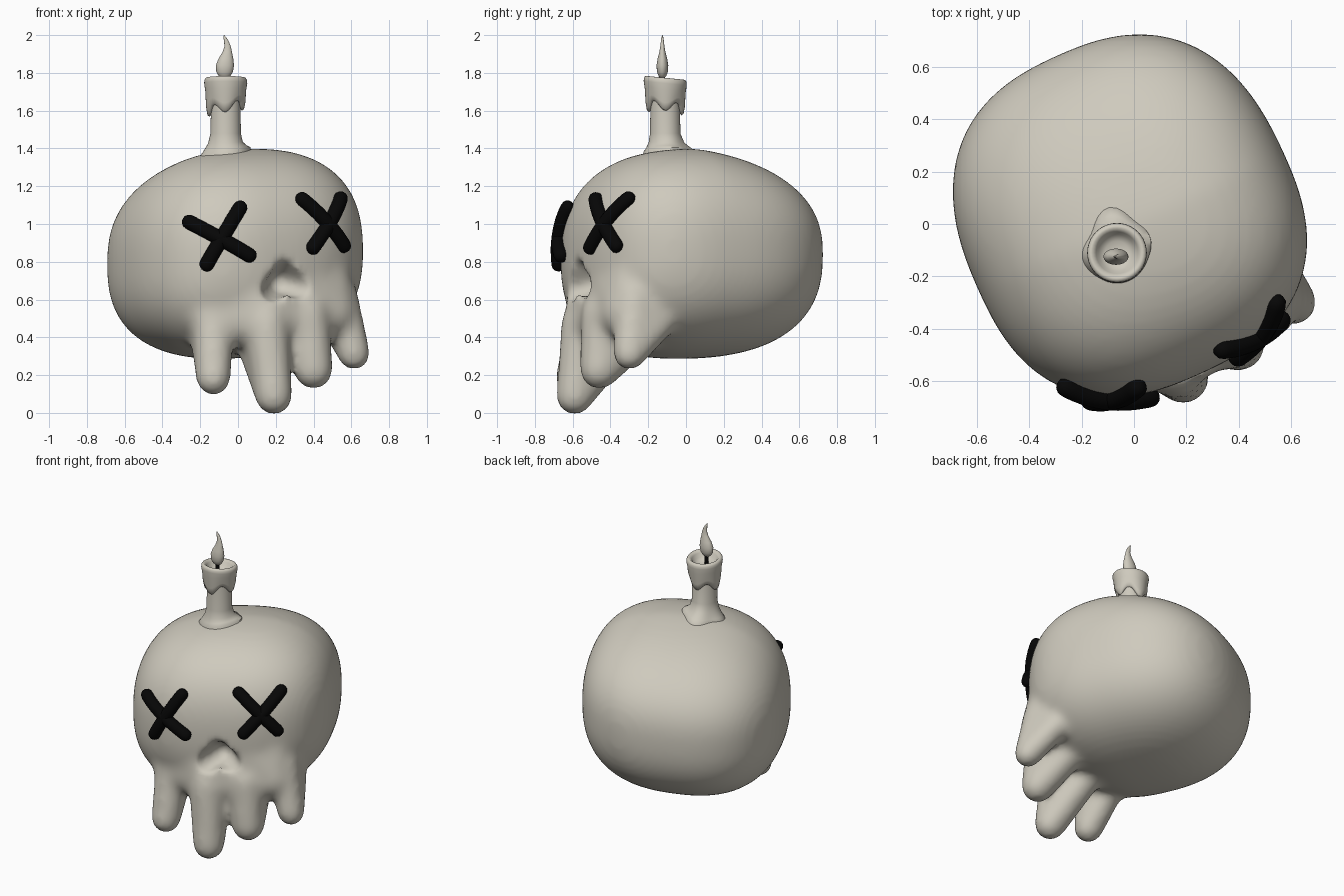
import bpy, bmesh
from math import sin, cos, pi, radians, sqrt
from mathutils import Vector, Matrix
from mathutils.bvhtree import BVHTree

if "Cube" in bpy.data.objects:
    bpy.data.objects.remove(bpy.data.objects["Cube"])


def material(name, rgb):
    m = bpy.data.materials.new(name)
    m.use_nodes = True
    m.diffuse_color = (*rgb, 1)
    m.node_tree.nodes["Principled BSDF"].inputs["Base Color"].default_value = (*rgb, 1)
    return m


BONE = material("warm bone", (0.62, 0.59, 0.51))
BLACK = material("soft black", (0.002, 0.002, 0.002))


def finish(name, bm, mat):
    bmesh.ops.recalc_face_normals(bm, faces=bm.faces[:])
    me = bpy.data.meshes.new(name)
    bm.to_mesh(me)
    bm.free()
    ob = bpy.data.objects.new(name, me)
    bpy.context.collection.objects.link(ob)
    me.materials.append(mat)
    for p in me.polygons:
        p.use_smooth = True
    me.set_sharp_from_angle(angle=radians(60))
    return ob


def add_hull(bm, balls):
    """Add the convex hull of some (centre, radius) balls to bm."""
    tmp = bmesh.new()
    n = 120
    for centre, r in balls:
        for i in range(n):
            z = 1 - (2 * i + 1) / n
            s, a = sqrt(1 - z * z), i * 2.39996
            tmp.verts.new(Vector(centre) + r * Vector((s * cos(a), s * sin(a), z)))
    res = bmesh.ops.convex_hull(tmp, input=tmp.verts[:])
    inside = {v for v in res["geom_interior"] + res["geom_unused"]
              if isinstance(v, bmesh.types.BMVert)}
    bmesh.ops.delete(tmp, geom=list(inside), context="VERTS")
    bmesh.ops.recalc_face_normals(tmp, faces=tmp.faces[:])
    me = bpy.data.meshes.new("hull")
    tmp.to_mesh(me)
    tmp.free()
    bm.from_mesh(me)
    bpy.data.meshes.remove(me)


def loft(name, rings, mat):
    """Skin a stack of equal rings and cap both ends."""
    bm = bmesh.new()
    loops = [[bm.verts.new(p) for p in ring] for ring in rings]
    n = len(loops[0])
    for a, b in zip(loops, loops[1:]):
        for i in range(n):
            j = (i + 1) % n
            bm.faces.new((a[i], a[j], b[j], b[i]))
    bm.faces.new(loops[0])
    bm.faces.new(loops[-1])
    return finish(name, bm, mat)


def angles(n):
    return [2 * pi * i / n for i in range(n)]


# Cranium: a rounded box, lower at the back, turned and tilted
bm = bmesh.new()
bmesh.ops.create_icosphere(bm, subdivisions=5, radius=1)
turn = Matrix.Rotation(radians(24.4), 3, "Z")
P = 2.5
for v in bm.verts:
    c = v.co / sum(abs(k) ** P for k in v.co) ** (1 / P)
    x = c.x * 0.64
    y = c.y * (0.705 if c.y > 0 else 0.63)
    z = c.z * (0.575 * (1 - 0.2 * max(c.y, 0)) if c.z > 0 else 0.53)
    v.co = turn @ Vector((x, y, z + 0.06 * x)) + Vector((-0.007, 0, 0.82))

# Jaw: a flat face running down from the brow, tucked in at the back
add_hull(bm, [(c, 0.14) for c in (
    (-0.12, -0.48, 0.86), (0.19, -0.43, 0.88), (0.43, -0.25, 0.9),
    (-0.14, -0.49, 0.5), (0.15, -0.5, 0.49), (0.49, -0.31, 0.53),
    (0.38, -0.1, 0.6), (-0.1, -0.24, 0.57))])

# Four dripping teeth: tip, wide root on the face, root further back
for tip, root, back, r in (
        ((-0.13, -0.6, 0.182), (-0.13, -0.52, 0.5), (-0.17, -0.38, 0.47), 0.094),
        ((0.19, -0.59, 0.086), (0.15, -0.54, 0.48), (0.06, -0.29, 0.45), 0.1),
        ((0.4, -0.46, 0.226), (0.36, -0.43, 0.52), (0.29, -0.2, 0.46), 0.105),
        ((0.615, -0.3, 0.31), (0.53, -0.27, 0.62), (0.52, -0.14, 0.48), 0.088)):
    add_hull(bm, [(tip, r), (root, r * 1.22), (back, r)])
skull = finish("skull", bm, BONE)


# Fuse and soften the skull, then carve the two lobed nose
def fuse(iterations):
    m = skull.modifiers.new("fuse", "REMESH")
    m.mode = "VOXEL"
    m.voxel_size = 0.02
    s = skull.modifiers.new("soften", "SMOOTH")
    s.factor = 0.5
    s.iterations = iterations


fuse(14)
cutters = []
for lobe in ((0.185, -0.625, 0.65), (0.34, -0.56, 0.665)):
    bm = bmesh.new()
    add_hull(bm, [(lobe, 0.066), ((0.26, -0.6, 0.755), 0.066),
                  ((0.225, -0.49, 0.69), 0.065)])
    cutter = finish("nose_cutter", bm, BONE)
    cutter.hide_render = True
    cutters.append(cutter)
    b = skull.modifiers.new("nose", "BOOLEAN")
    b.operation = "DIFFERENCE"
    b.solver = "EXACT"
    b.object = cutter
fuse(5)
bpy.context.view_layer.update()
graph = bpy.context.evaluated_depsgraph_get()
baked = bpy.data.meshes.new_from_object(skull.evaluated_get(graph))
skull.modifiers.clear()
skull.data = baked
baked.materials.clear()
baked.materials.append(BONE)
for p in baked.polygons:
    p.use_smooth = True
    p.material_index = 0
for c in cutters:
    bpy.data.objects.remove(c)

# Crossed eyes: round bars laid along the skull surface
bpy.context.view_layer.update()
tree = BVHTree.FromObject(skull, bpy.context.evaluated_depsgraph_get())


def bar(name, start, end, lift, r=0.039, steps=20):
    a, b = Vector(start), Vector(end)
    d = (b - a).normalized() * 0.032
    a, b = a - d, b + d
    length = (b - a).length
    rings = []
    for i in range(steps + 1):
        u = 0.5 - 0.5 * cos(pi * i / steps)
        p, n, _, _ = tree.find_nearest(a.lerp(b, u))
        k = min(min(u, 1 - u) * length / r, 1)
        w = max(r * sqrt(1 - (1 - k) ** 2), 0.002)
        side = d.cross(n).normalized()
        rings.append([p + n * lift + w * (cos(t) * n + sin(t) * side)
                      for t in angles(14)])
    loft(name, rings, BLACK)


bar("right_eye_bar_1", (-0.26, -0.61, 1.01), (0.07, -0.67, 0.83), 0.018)
bar("right_eye_bar_2", (0.01, -0.6, 1.08), (-0.17, -0.68, 0.78), 0.018)
bar("left_eye_bar_1", (0.33, -0.47, 1.13), (0.57, -0.37, 0.88), 0.008)
bar("left_eye_bar_2", (0.53, -0.29, 1.13), (0.4, -0.52, 0.87), 0.008)

# Candle stem with a foot of wax drawn out to three corners
CX, CY, N = -0.065, -0.11, 40


def stem_ring(r, z, foot):
    ring = []
    for t in angles(N):
        corners = sum(size * max(0, cos(t - radians(a))) ** 6
                      for a, size in ((101, 0.06), (184, 0.025), (31, 0.025)))
        rr = r + foot * corners
        ring.append((CX + rr * cos(t), CY + rr * sin(t),
                     z + foot * 0.2 * rr * cos(t)))
    return ring


loft("candle_stem", [stem_ring(*k) for k in (
    (0.118, 1.32, 1), (0.116, 1.38, 1), (0.102, 1.4, 0.7), (0.088, 1.43, 0.25),
    (0.08, 1.48, 0), (0.078, 1.7, 0))], BONE)


# Melted cup with a wavy lower edge and a hollow top
def cup_ring(r, z, wave):
    ring = []
    for t in angles(N):
        drop = wave * (0.026 * cos(4 * t) - 0.016 * cos(t))
        y = r * sin(t)
        ring.append((CX + r * cos(t), CY + y, z - drop - 0.1 * y))
    return ring


loft("candle_cup", [cup_ring(*k) for k in (
    (0.07, 1.625, 1), (0.085, 1.61, 1), (0.097, 1.618, 1), (0.104, 1.65, 0.7),
    (0.108, 1.71, 0.2), (0.114, 1.745, 0), (0.113, 1.762, 0), (0.106, 1.773, 0),
    (0.094, 1.774, 0), (0.08, 1.76, 0), (0.07, 1.735, 0), (0.045, 1.718, 0),
    (0.01, 1.715, 0))], BONE)


# Wick and curling flame
def oval(x, z, r, squash, y=-0.125):
    return [(x + r * cos(t), y + squash * r * sin(t), z) for t in angles(20)]


loft("wick", [oval(-0.068, z, 0.013, 1) for z in (1.7, 1.8)], BLACK)
loft("flame", [oval(x, z, r, 0.65) for x, z, r in (
    (-0.07, 1.772, 0.014), (-0.071, 1.782, 0.03), (-0.071, 1.805, 0.044),
    (-0.069, 1.84, 0.048), (-0.064, 1.875, 0.039), (-0.057, 1.91, 0.025),
    (-0.055, 1.94, 0.017), (-0.062, 1.97, 0.012), (-0.071, 1.99, 0.007),
    (-0.074, 2.0, 0.001))], BONE)
